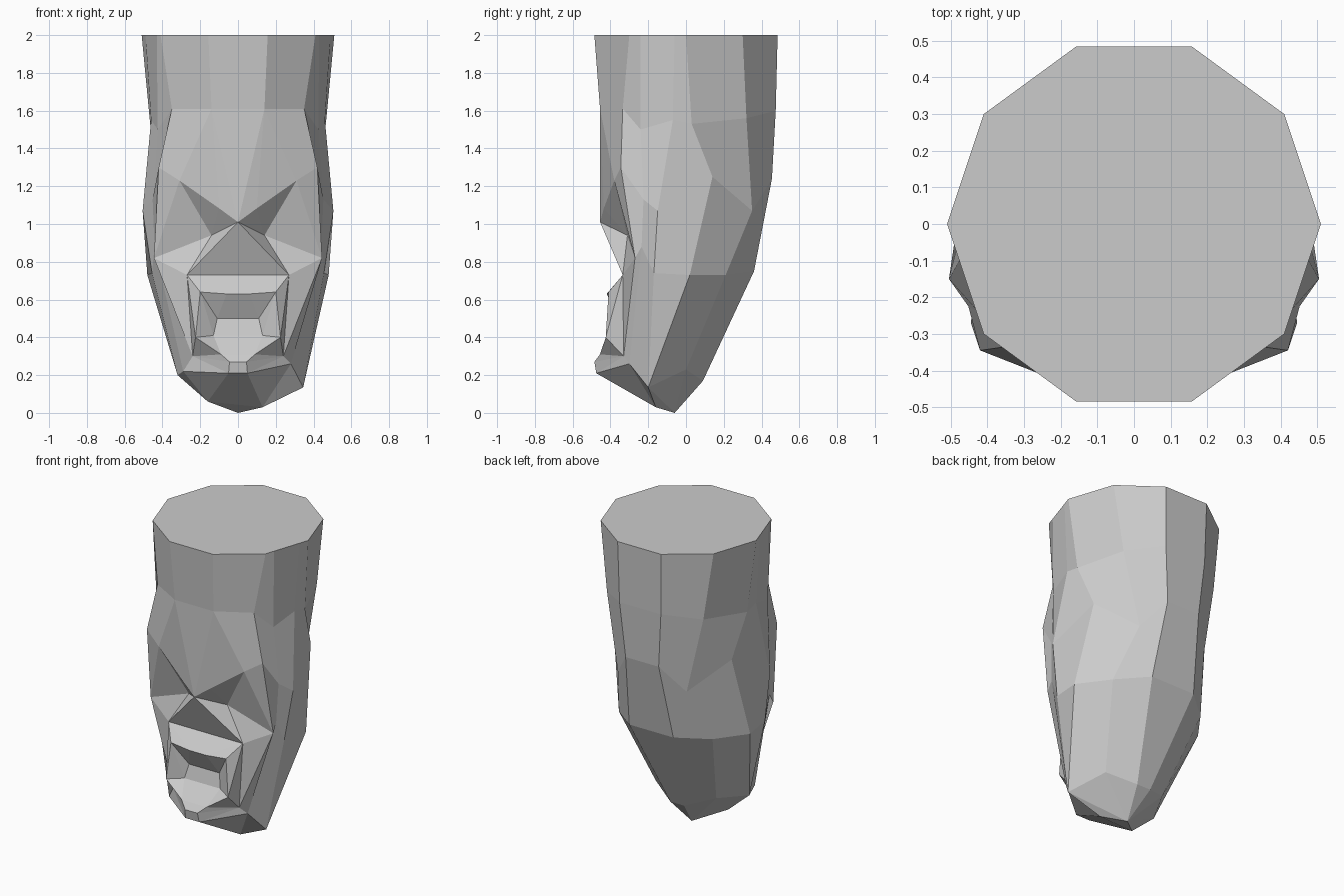
import bpy
import bmesh

if "Cube" in bpy.data.objects:
    bpy.data.objects.remove(bpy.data.objects["Cube"])

# Half-profiles running top to bottom, ordered from the temple round to the back
columns = {
    "A": [(.41, -.30, 2), (.35, -.335, 1.61), (.42, -.345, 1.30), (.445, -.27, .82), (.24, -.33, .30)],
    "B": [(.43, -.24, 2), (.425, -.24, 1.50), (.452, -.225, 1.13), (.442, -.235, .88), (.28, -.30, .26)],
    "C": [(.49, -.06, 2), (.46, -.07, 1.55), (.505, -.15, 1.07), (.455, -.17, .74), (.345, -.20, .135)],
    "D": [(.51, 0, 2), (.465, .03, 1.53), (.43, .14, 1.25), (.48, .02, .73), (.345, -.20, .135)],
    "E": [(.41, .30, 2), (.35, .32, 1.56), (.25, .35, 1.07), (.34, .21, .73), (.22, .0, .23)],
    "G": [(.157, .485, 2), (.15, .475, 1.60), (.12, .455, 1.24), (.16, .36, .75), (.05, .09, .17)],
}

# Key corners of the carved face (one half)
face = {
    "F": (.157, -.485, 2), "H": (.14, -.455, 1.61),            # forehead
    "brow": (.31, -.38, 1.23), "R": (0, -.455, 1.01),          # brow and nose root
    "e1": (.10, -.435, 1.083), "e2": (.14, -.31, .94),         # eye socket
    "N": (.27, -.335, .73),                                    # nose base
    "U": (.20, -.41, .64), "W": (.06, -.42, .63),              # upper lip
    "Q": (.11, -.35, .50), "T": (.13, -.37, .41),              # mouth hollow
    "V": (.225, -.425, .40),                                   # mouth corner
    "L": (.09, -.455, .31), "K": (.045, -.485, .27),           # lower lip
    "J": (.05, -.475, .21), "M": (.13, -.16, .03),             # chin
    "P": (0, -.06, 0),                                         # lowest point
}

# The jaw is cut a little higher on one side
uneven = {
    "B4'": (-.29, -.30, .22), "C4'": (-.32, -.20, .20),
    "D4'": (-.32, -.20, .20), "M'": (-.16, -.21, .06),
}

bm = bmesh.new()
verts = {}


def add_point(name, co):
    x, y, z = co
    verts[name] = bm.verts.new(co)
    verts[name + "'"] = bm.verts.new((-x, y, z)) if x else verts[name]


def flip(name):
    return name[:-1] if name.endswith("'") else name + "'"


def plane(text, both=True):
    names = text.split()
    bm.faces.new([verts[n] for n in names])
    if both:
        bm.faces.new([verts[flip(n)] for n in names])


for key, pts in columns.items():
    for i, co in enumerate(pts):
        add_point(f"{key}{i}", co)
for name, co in face.items():
    add_point(name, co)
for name, co in uneven.items():
    verts[name].co = co

# Sides and back
order = "ABCDEG"
for a, b in zip(order, order[1:]):
    for i in range(4):
        if (a, i) == ("C", 3):
            plane("C3 C4 D3")
        else:
            plane(f"{a}{i} {a}{i+1} {b}{i+1} {b}{i}")
for i in range(4):
    plane(f"G{i} G{i+1} G{i+1}' G{i}'", False)

# Flat top
top = ["F"] + [c + "0" for c in order]
plane(" ".join(top + [n + "'" for n in reversed(top)]), False)

# Face planes: forehead, eyes, cheeks, muzzle, chin, underside
for text in ("F H A1 A0", "H brow A2 A1", "H e1 brow", "H R e1",
             "R e2 e1", "e1 e2 brow", "brow e2 A3", "brow A3 A2",
             "R N e2", "e2 N A3", "N A4 A3",
             "N W U", "U W Q", "U Q T", "U T V", "V T L", "N U V", "N V A4",
             "V L A4", "L K A4", "K J A4", "A4 J B4", "J M B4",
             "B4 M C4", "M P C4", "C4 P E4", "E4 P G4"):
    plane(text)

# Planes crossing the centre line
for text in ("F F' H' H", "H H' R", "R N' N", "N N' W' W", "W W' Q' Q",
             "Q Q' T' T", "T T' L' L", "L L' K' K", "K K' J' J", "J J' M' M",
             "M M' P", "G4 P G4'"):
    plane(text, False)

bmesh.ops.remove_doubles(bm, verts=bm.verts[:], dist=0.0005)
bmesh.ops.recalc_face_normals(bm, faces=bm.faces[:])
mesh = bpy.data.meshes.new("carved_head")
bm.to_mesh(mesh)
bm.free()
head = bpy.data.objects.new("carved_head", mesh)
bpy.context.collection.objects.link(head)
